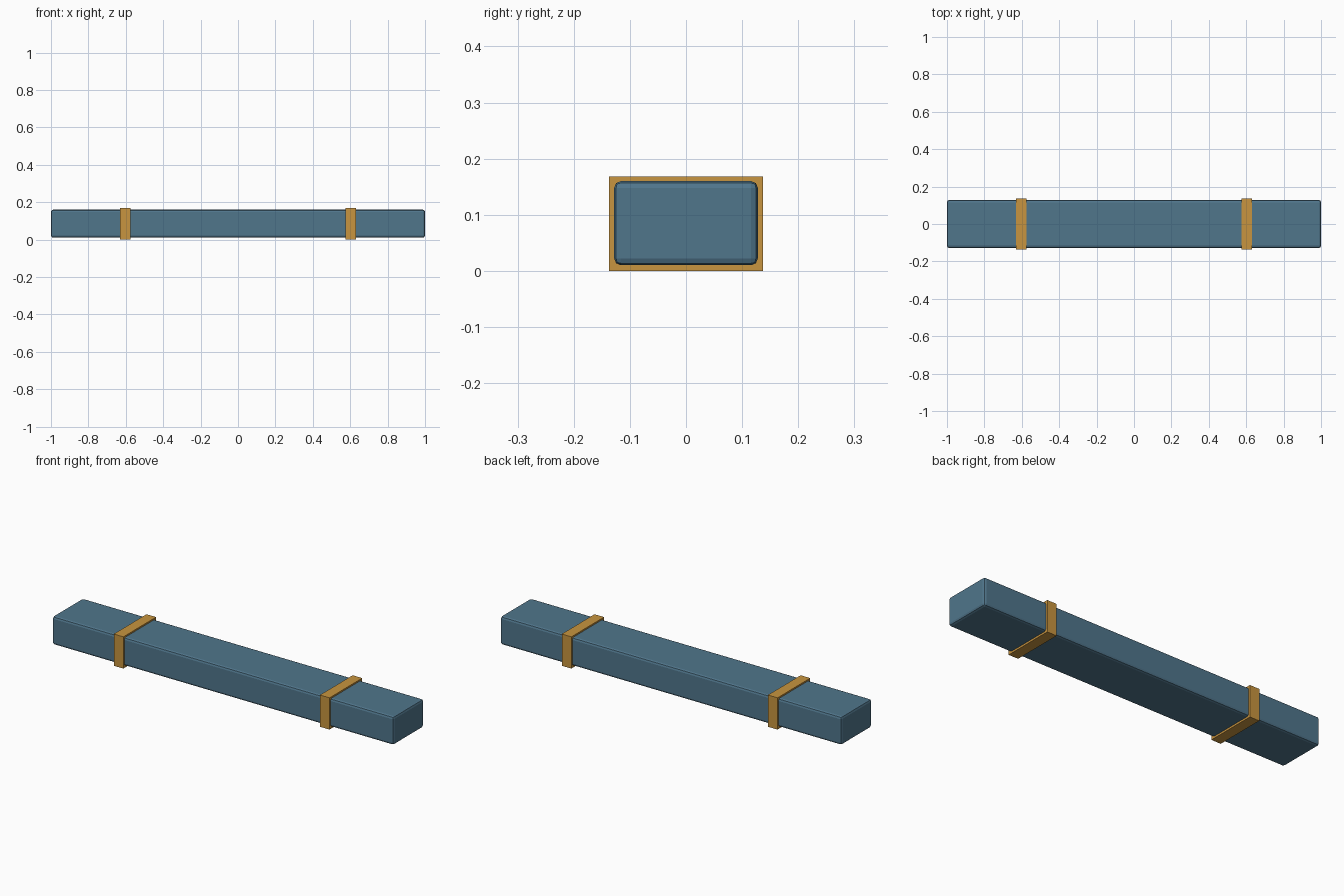
import bpy

cube = bpy.data.objects.get("Cube")
if cube:
    bpy.data.objects.remove(cube, do_unlink=True)


def material(name, colour):
    mat = bpy.data.materials.new(name)
    mat.use_nodes = True
    mat.diffuse_color = (*colour, 1)
    mat.node_tree.nodes["Principled BSDF"].inputs["Base Color"].default_value = (*colour, 1)
    return mat


def box(name, size, location, mat):
    bpy.ops.mesh.primitive_cube_add(size=1, location=location)
    obj = bpy.context.object
    obj.name = name
    obj.scale = size
    bpy.ops.object.transform_apply(location=False, rotation=False, scale=True)
    obj.data.materials.append(mat)
    return obj


blue = material("slate blue", (0.08, 0.18, 0.26))
ochre = material("ochre", (0.58, 0.30, 0.05))
MID_Z = 0.084

# Long body with softened edges
body = box("body", (2.0, 0.256, 0.15), (0, 0, MID_Z + 0.001), blue)
bevel = body.modifiers.new("soft_edges", "BEVEL")
bevel.width = 0.012
bevel.segments = 2

# Straps wrapped around the body near each end
for side, x in (("right", -0.604), ("left", 0.604)):
    box(side + "_strap", (0.056, 0.274, 2 * MID_Z), (x, 0, MID_Z), ochre)
